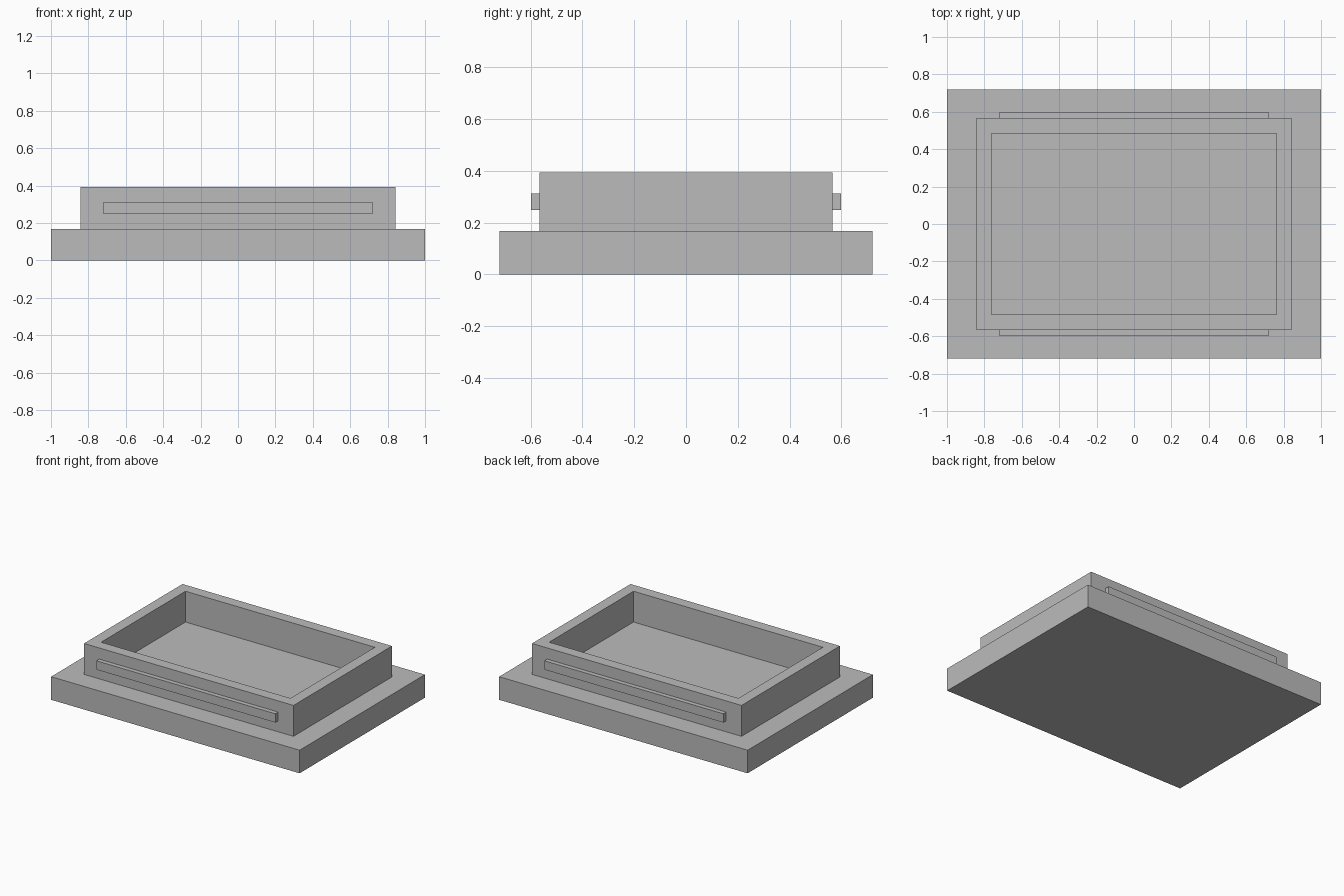
import bpy
import bmesh
from mathutils import Matrix

cube = bpy.data.objects.get("Cube")
if cube:
    bpy.data.objects.remove(cube, do_unlink=True)

# Single plain grey
grey = bpy.data.materials.new("plain grey")
grey.use_nodes = True
grey.diffuse_color = (0.5, 0.5, 0.5, 1)
grey.node_tree.nodes["Principled BSDF"].inputs["Base Color"].default_value = grey.diffuse_color

BASE_TOP, RIM_TOP = 0.168, 0.393


def make_block(name, half_x, half_y, z0, z1, y=0.0):
    """Box given by its half sizes and height range; returns object and bmesh."""
    mesh = bpy.data.meshes.new(name)
    obj = bpy.data.objects.new(name, mesh)
    bpy.context.collection.objects.link(obj)
    mesh.materials.append(grey)
    bm = bmesh.new()
    size = Matrix.Diagonal((2 * half_x, 2 * half_y, z1 - z0, 1))
    bmesh.ops.create_cube(bm, size=1, matrix=Matrix.Translation((0, y, (z0 + z1) / 2)) @ size)
    return obj, bm


def finish(obj, bm):
    bm.to_mesh(obj.data)
    bm.free()


# Wide slab at the bottom
finish(*make_block("base_slab", 1.0, 0.72, 0, BASE_TOP))

# Open rim: inset the top, drop it to the slab and remove the hidden underside
rim, bm = make_block("tray_rim", 0.843, 0.566, BASE_TOP, RIM_TOP)
bm.normal_update()
top = max(bm.faces, key=lambda f: f.calc_center_median().z)
bottom = min(bm.faces, key=lambda f: f.calc_center_median().z)
bmesh.ops.delete(bm, geom=[bottom], context='FACES_ONLY')
bmesh.ops.inset_region(bm, faces=[top], thickness=0.081, use_even_offset=True)
well = bmesh.ops.extrude_face_region(bm, geom=[top])["geom"]
for v in (g for g in well if isinstance(g, bmesh.types.BMVert)):
    v.co.z = BASE_TOP + 0.001
if top.is_valid:
    bmesh.ops.delete(bm, geom=[top], context='FACES_ONLY')
bmesh.ops.recalc_face_normals(bm, faces=bm.faces)
finish(rim, bm)

# Grip bars on the front and back of the rim
for name, side in (("front_grip", -1), ("back_grip", 1)):
    finish(*make_block(name, 0.72, 0.0175, 0.248, 0.312, side * 0.5815))
